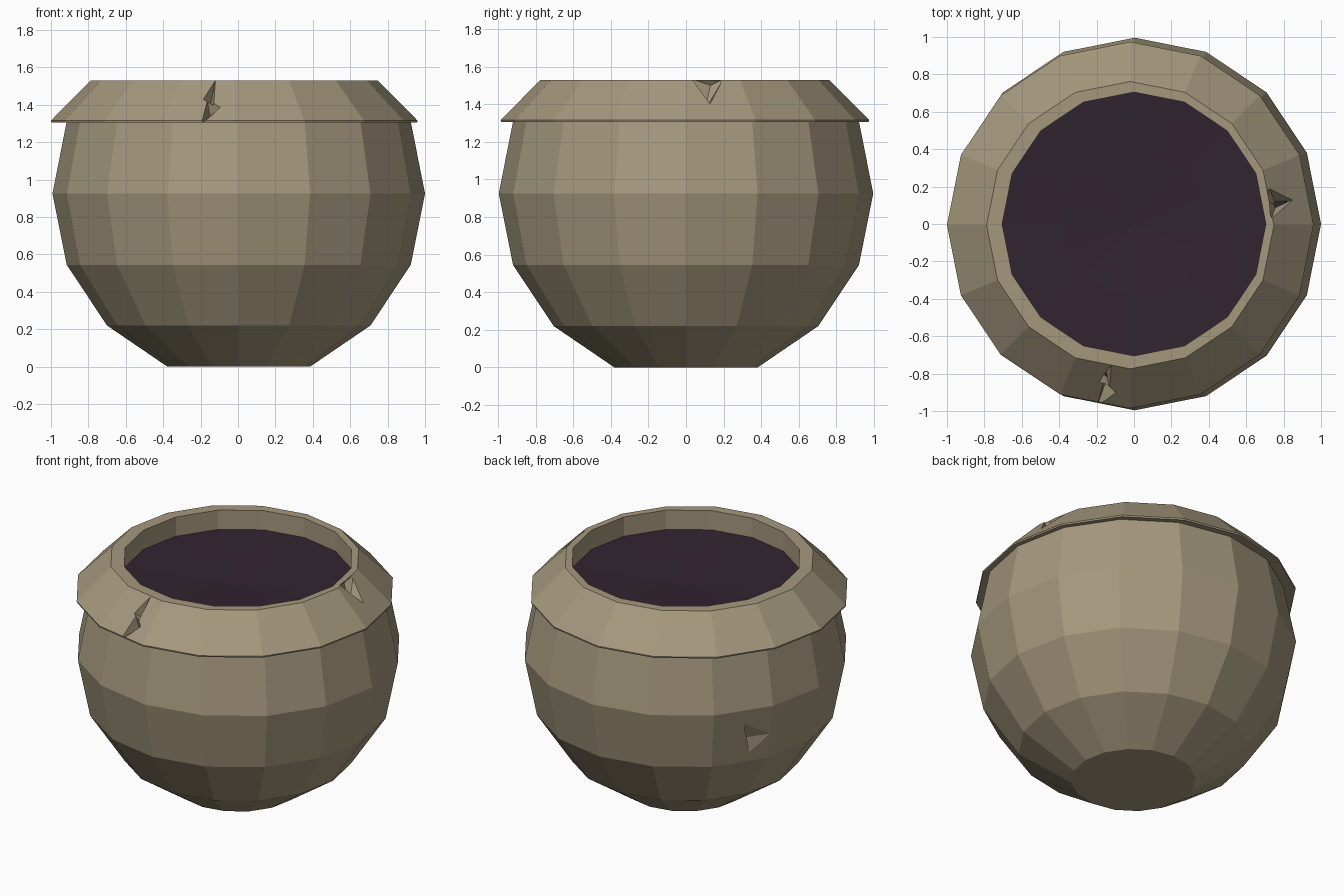
import bpy, bmesh, math
from mathutils import Vector

if "Cube" in bpy.data.objects:
    bpy.data.objects.remove(bpy.data.objects["Cube"])

SIDES = 16


def material(name, rgb):
    m = bpy.data.materials.new(name)
    m.diffuse_color = (*rgb, 1)
    m.use_nodes = True
    m.node_tree.nodes["Principled BSDF"].inputs["Base Color"].default_value = m.diffuse_color
    return m


clay = material("tan clay", (0.375, 0.315, 0.205))
dark = material("dark purple filling", (0.031, 0.018, 0.030))


def finish(bm, name, mat):
    bmesh.ops.recalc_face_normals(bm, faces=bm.faces)
    mesh = bpy.data.meshes.new(name)
    bm.to_mesh(mesh)
    bm.free()
    mesh.materials.append(mat)
    ob = bpy.data.objects.new(name, mesh)
    bpy.context.collection.objects.link(ob)
    return ob


def lathe(name, profile, mat, closed=False):
    """Spin (radius, z, centre x, centre y) points into a faceted solid."""
    bm = bmesh.new()
    rings = []
    for r, z, cx, cy in profile:
        if r == 0:
            rings.append([bm.verts.new((cx, cy, z))] * SIDES)
        else:
            rings.append([bm.verts.new((cx + r * math.cos(2 * math.pi * i / SIDES),
                                        cy + r * math.sin(2 * math.pi * i / SIDES), z))
                          for i in range(SIDES)])
    pairs = list(zip(rings, rings[1:]))
    if closed:
        pairs.append((rings[-1], rings[0]))
    for a, b in pairs:
        for i in range(SIDES):
            j = (i + 1) % SIDES
            bm.faces.new(list(dict.fromkeys((a[i], a[j], b[j], b[i]))))
    return finish(bm, name, mat)


def chip(target, points):
    """Carve a broken chip shaped like the hull of the points."""
    bm = bmesh.new()
    for p in points:
        bm.verts.new(p)
    res = bmesh.ops.convex_hull(bm, input=bm.verts)
    loose = [v for v in bm.verts if not v.link_faces]
    bmesh.ops.delete(bm, geom=loose, context='VERTS')
    cutter = finish(bm, "chip_cutter", clay)
    cutter.hide_render = True
    mod = target.modifiers.new("chip", 'BOOLEAN')
    mod.operation = 'DIFFERENCE'
    mod.solver = 'EXACT'
    mod.object = cutter
    bpy.context.view_layer.objects.active = target
    bpy.ops.object.modifier_apply(modifier=mod.name)
    bpy.data.objects.remove(cutter)


# Pot body: round shell with a flat foot
outer = [(0, 0), (.381, 0), (.704, .22), (.92, .545), (.996, .925), (.92, 1.31)]
inner = [(.86, 1.31), (.93, .925), (.86, .57), (.65, .26), (.35, .06), (0, .06)]
pot = lathe("pot_body", [(r, z, .004, 0) for r, z in outer + inner], clay)

# Dark filling with a slightly dipped surface
fill = [(0, .061), (.349, .061), (.649, .261), (.859, .57), (.929, .925), (.859, 1.30),
        (.84, 1.40), (.707, 1.40), (.383, 1.385), (0, 1.35)]
lathe("dark_filling", [(r, z, .002, 0) for r, z in fill], dark)

# Overhanging sloped rim, set slightly off centre
ox, oy = -.02, -.006
rim = lathe("rim", [(.90, 1.31, 0, 0), (.978, 1.306, ox, oy), (.98, 1.316, ox, oy),
                    (.768, 1.53, ox, oy), (.705, 1.53, 0, 0), (.705, 1.398, 0, 0),
                    (.842, 1.398, 0, 0), (.865, 1.31, 0, 0)], clay, closed=True)


# Zigzag crack in the front of the rim
def on_rim(x, z, push=0):
    return (x, -.757 - (1.53 - z) * .95 - push, z + push)


chip(rim, [on_rim(-.12, 1.535), on_rim(-.19, 1.435), on_rim(-.13, 1.40),
           on_rim(-.145, 1.45, .04), on_rim(-.15, 1.44, -.05)])
chip(rim, [on_rim(-.165, 1.43), on_rim(-.09, 1.385), on_rim(-.20, 1.295),
           on_rim(-.15, 1.37, .04), on_rim(-.15, 1.39, -.05)])

# Notch in the right of the rim, deep enough to show the filling
chip(rim, [(.735, .03, 1.535), (.72, .20, 1.535), (.855, .13, 1.405),
           (.85, .12, 1.56), (.76, .10, 1.37), (.70, .13, 1.50)])

# Chip on the back left of the body
a, b, c = Vector((-.81, .555, .90)), Vector((-.893, .351, .723)), Vector((-.807, .443, .53))
mid = (a + b + c) / 3
out = Vector((mid.x, mid.y, 0)).normalized()
chip(pot, [a, b, c, mid + out * .10, Vector((-.80, .485, .71)) - out * .03])
